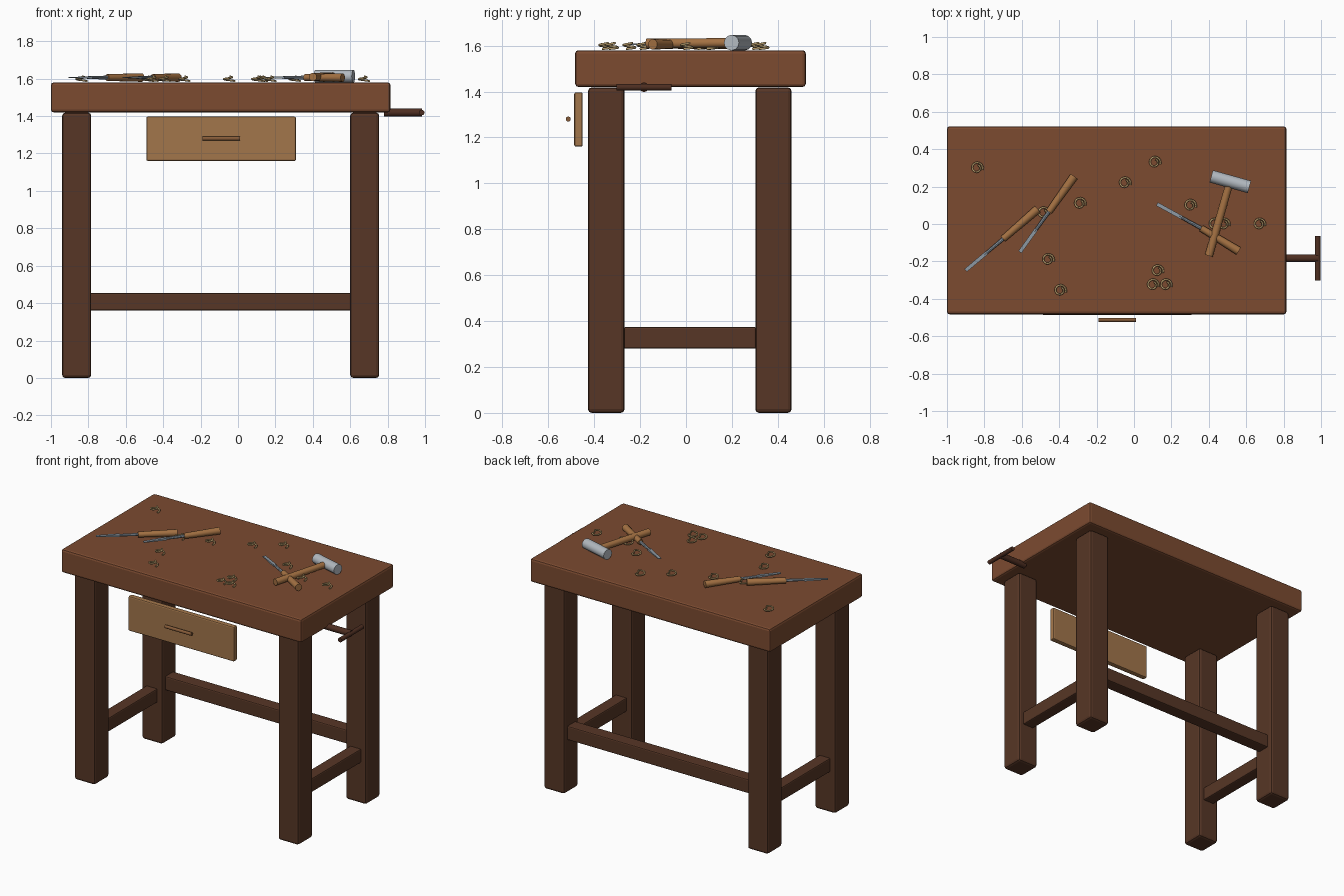
import bpy
import math
from mathutils import Vector

cube = bpy.data.objects.get("Cube")
if cube:
    bpy.data.objects.remove(cube, do_unlink=True)


def material(name, r, g, b):
    m = bpy.data.materials.new(name)
    m.use_nodes = True
    m.diffuse_color = (r, g, b, 1)
    m.node_tree.nodes["Principled BSDF"].inputs["Base Color"].default_value = (r, g, b, 1)
    return m


TOP = material("red_brown_wood", 0.2, 0.07, 0.03)
LEG = material("dark_wood", 0.095, 0.037, 0.019)
VISE = material("deep_brown_wood", 0.075, 0.027, 0.015)
DRAWER = material("light_wood", 0.36, 0.18, 0.07)
PULL = material("drawer_pull_wood", 0.24, 0.105, 0.04)
GRIP = material("tool_handle_wood", 0.37, 0.165, 0.055)
STEEL = material("hammer_steel", 0.45, 0.49, 0.53)
BLADE = material("blade_steel", 0.27, 0.32, 0.37)
CURL = material("shaving_wood", 0.46, 0.32, 0.14)


def box(name, xs, ys, zs, mat, bevel=0.0):
    """Bevelled box given its extents on each axis."""
    spans = (xs, ys, zs)
    bpy.ops.mesh.primitive_cube_add(size=1, location=[(a + b) / 2 for a, b in spans])
    o = bpy.context.object
    o.name = name
    o.scale = [b - a for a, b in spans]
    bpy.ops.object.transform_apply(location=False, rotation=False, scale=True)
    o.data.materials.append(mat)
    if bevel:
        mod = o.modifiers.new("soft_edges", "BEVEL")
        mod.width = bevel
        mod.segments = 2
    return o


def rod(name, start, end, r1, r2, mat, sides=12):
    """Round or tapered bar between two points."""
    a, b = Vector(start), Vector(end)
    d = b - a
    bpy.ops.mesh.primitive_cone_add(vertices=sides, radius1=r1, radius2=r2,
                                    depth=d.length, location=(a + b) / 2)
    o = bpy.context.object
    o.name = name
    o.rotation_euler = d.to_track_quat("Z", "Y").to_euler()
    o.data.materials.append(mat)
    bpy.ops.object.shade_smooth_by_angle(angle=math.radians(40))
    return o


# Bench top and legs
box("bench_top", (-1, 0.815), (-0.483, 0.522), (1.42, 1.58), TOP, 0.014)
LEG_X = {"right": (-0.94, -0.785), "left": (0.6, 0.755)}
LEG_Y = {"front": (-0.427, -0.268), "back": (0.302, 0.46)}
for side, xs in LEG_X.items():
    for end, ys in LEG_Y.items():
        box(f"{end}_{side}_leg", xs, ys, (0, 1.418), LEG, 0.016)

# Stretchers
box("back_stretcher", (-0.79, 0.605), (0.335, 0.425), (0.36, 0.455), LEG, 0.008)
for side, (a, b) in LEG_X.items():
    mid = (a + b) / 2
    box(f"{side}_stretcher", (mid - 0.042, mid + 0.042), (-0.272, 0.306),
        (0.28, 0.374), LEG, 0.008)

# Drawer front and its pull
box("drawer_front", (-0.49, 0.31), (-0.487, -0.45), (1.16, 1.397), DRAWER, 0.008)
rod("drawer_pull", (-0.19, -0.513, 1.28), (0.01, -0.513, 1.28), 0.011, 0.011, PULL)

# Vise screw and cross bar
rod("vise_screw", (0.78, -0.183, 1.419), (0.985, -0.183, 1.419), 0.021, 0.021, VISE)
rod("vise_bar", (0.982, -0.302, 1.419), (0.982, -0.063, 1.419), 0.015, 0.015, VISE)

# Hammer
rod("hammer_handle", (0.40, -0.17, 1.609), (0.512, 0.222, 1.613), 0.022, 0.02, GRIP)
rod("hammer_head", (0.413, 0.255, 1.613), (0.617, 0.198, 1.613), 0.034, 0.034, STEEL)

# Chisels: grip butt, grip neck, blade tip
CHISELS = [
    ((-0.515, 0.08), (-0.70, -0.08), (-0.90, -0.248)),
    ((-0.32, 0.255), (-0.455, 0.065), (-0.61, -0.15)),
    ((0.56, -0.145), (0.358, -0.022), (0.123, 0.107)),
]
for i, (butt, neck, tip) in enumerate(CHISELS, 1):
    z = 1.606
    rod(f"chisel_grip_{i}", (*butt, z), (*neck, z), 0.023, 0.018, GRIP)
    d = Vector(tip) - Vector(neck)
    mid = Vector(neck) + d * 0.5
    rod(f"chisel_shank_{i}", (*neck, z), (*mid, z), 0.01, 0.008, BLADE, 8)
    center = Vector(neck) + d * 0.72
    blade = box(f"chisel_blade_{i}", (-d.length * 0.28, d.length * 0.28),
                (-0.01, 0.01), (-0.007, 0.007), BLADE)
    # Thin the far end into a cutting edge
    for v in blade.data.vertices:
        if v.co.x > 0:
            v.co.z *= 0.3
    blade.location = (center.x, center.y, z)
    blade.rotation_euler.z = math.atan2(d.y, d.x)

# Curled shavings share one coiled curve
coil = bpy.data.curves.new("shaving_coil", "CURVE")
coil.dimensions = "3D"
coil.bevel_depth = 0.0055
coil.bevel_resolution = 1
coil.use_fill_caps = True
coil.materials.append(CURL)
STEPS = 22
line = coil.splines.new("POLY")
line.points.add(STEPS)
for k, p in enumerate(line.points):
    t = k / STEPS
    ang = math.radians(-20 + 450 * t)
    r = 0.032 - 0.016 * t
    p.co = (r * math.cos(ang), r * math.sin(ang), 0.008 + 0.026 * t, 1)

SPOTS = [(-0.84, 0.30), (-0.05, 0.22), (0.11, 0.33), (-0.29, 0.11), (-0.485, 0.06),
         (0.30, 0.10), (0.43, 0.0), (0.48, 0.0), (0.67, 0.0), (-0.46, -0.19),
         (-0.395, -0.355), (0.125, -0.25), (0.10, -0.325), (0.17, -0.325)]
for i, (x, y) in enumerate(SPOTS, 1):
    o = bpy.data.objects.new(f"shaving_{i}", coil)
    o.location = (x, y, 1.578)
    bpy.context.collection.objects.link(o)
